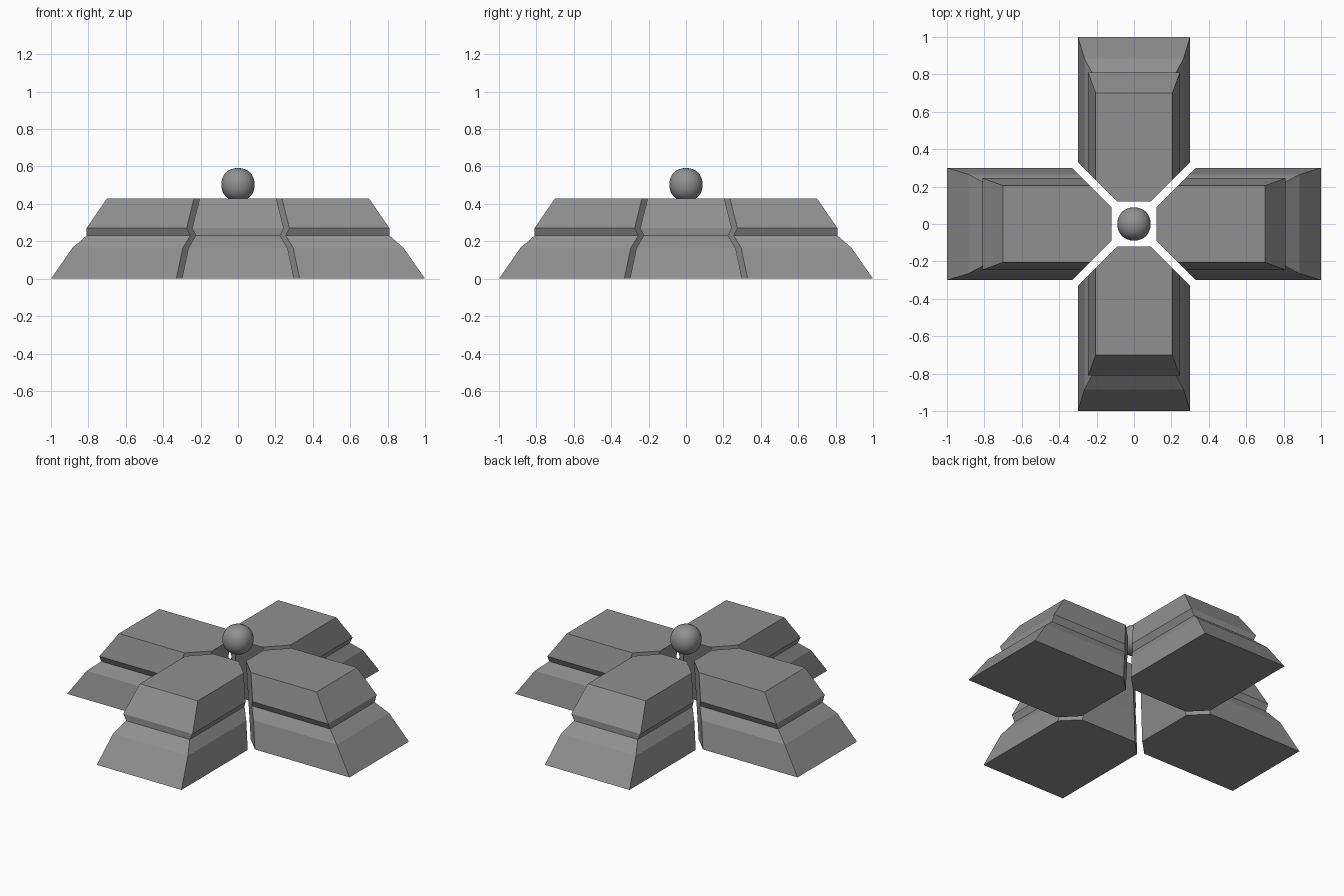
import bpy, bmesh, math
from mathutils import Matrix

cube = bpy.data.objects.get("Cube")
if cube:
    bpy.data.objects.remove(cube, do_unlink=True)

# One plain stone colour for every part
GREY = (0.28, 0.28, 0.28, 1)
grey = bpy.data.materials.new("stone_grey")
grey.diffuse_color = GREY
grey.use_nodes = True
grey.node_tree.nodes["Principled BSDF"].inputs["Base Color"].default_value = GREY

# Arm levels: height, outer reach, half width, inner reach
LEVELS = [
    (0.0, 1.0, 0.30, 0.23),
    (0.165, 0.885, 0.265, 0.188),
    (0.23, 0.81, 0.225, 0.171),
    (0.27, 0.81, 0.245, 0.161),
    (0.43, 0.70, 0.205, 0.12),
]
GAP = 0.03  # offset of the mitred sides from the diagonals


def finish(name, bm):
    mesh = bpy.data.meshes.new(name)
    bmesh.ops.recalc_face_normals(bm, faces=bm.faces)
    bm.to_mesh(mesh)
    bm.free()
    mesh.materials.append(grey)
    obj = bpy.data.objects.new(name, mesh)
    bpy.context.collection.objects.link(obj)
    return obj


def outline(reach, half, inner):
    """Six-sided plan of an arm with a mitred inner end."""
    side = [(reach, half), (half + GAP, half), (inner, inner - GAP)]
    return side + [(x, -y) for x, y in reversed(side)]


def build_arm(name, angle):
    bm = bmesh.new()
    rings = [[bm.verts.new((x, y, z)) for x, y in outline(reach, half, inner)]
             for z, reach, half, inner in LEVELS]
    for low, high in zip(rings, rings[1:]):
        for i in range(len(low)):
            j = (i + 1) % len(low)
            bm.faces.new((low[i], low[j], high[j], high[i]))
    bm.faces.new(rings[0])
    bm.faces.new(rings[-1])
    bm.transform(Matrix.Rotation(angle, 4, "Z"))
    return finish(name, bm)


# Four stepped arms
for k, name in enumerate(("left_arm", "back_arm", "right_arm", "front_arm")):
    build_arm(name, k * math.pi / 2)

# Rounded-cube ball over the centre
bm = bmesh.new()
bmesh.ops.create_cube(bm, size=1)
ball = finish("centre_ball", bm)
ball.location.z = 0.503
ball.modifiers.new("rounding", "SUBSURF").levels = 3
ball.modifiers["rounding"].render_levels = 3
bpy.context.view_layer.update()
shape = ball.evaluated_get(bpy.context.evaluated_depsgraph_get())
reach = max(v.co.x for v in shape.data.vertices)
ball.scale = [0.089 / reach] * 3
for poly in ball.data.polygons:
    poly.use_smooth = True
